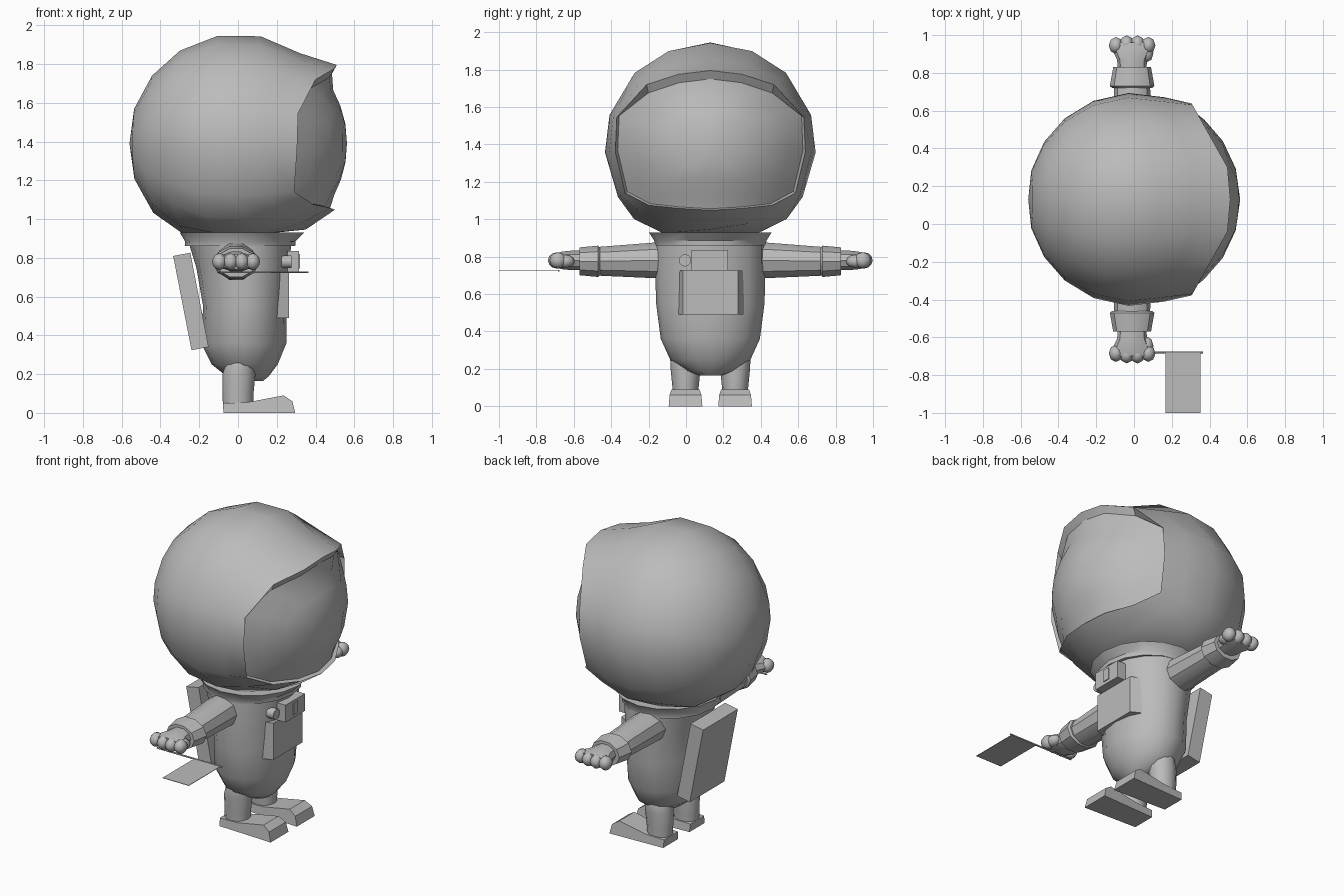
import bpy, bmesh, math
from mathutils import Vector, Matrix

if "Cube" in bpy.data.objects:
    bpy.data.objects.remove(bpy.data.objects["Cube"])

GREY = bpy.data.materials.new("suit grey")
GREY.diffuse_color = (0.5, 0.5, 0.5, 1)
GREY.use_nodes = True
GREY.node_tree.nodes["Principled BSDF"].inputs["Base Color"].default_value = GREY.diffuse_color
CY = 0.13  # side-to-side centre of the figure, which looks along +x


def finish(name, bm, smooth=35, recalc=True):
    if recalc:
        bmesh.ops.recalc_face_normals(bm, faces=bm.faces)
    mesh = bpy.data.meshes.new(name)
    bm.to_mesh(mesh)
    bm.free()
    mesh.materials.append(GREY)
    ob = bpy.data.objects.new(name, mesh)
    bpy.context.collection.objects.link(ob)
    if smooth:
        bpy.ops.object.select_all(action='DESELECT')
        ob.select_set(True)
        bpy.context.view_layer.objects.active = ob
        bpy.ops.object.shade_smooth_by_angle(angle=math.radians(smooth))
    return ob


def loft(name, rings, cap=True, smooth=35, recalc=True):
    """Skin a row of point rings; a ring of one point makes a tip."""
    bm = bmesh.new()
    rows = [[bm.verts.new(p) for p in r] for r in rings]
    for a, b in zip(rows, rows[1:]):
        n = max(len(a), len(b))
        for i in range(n):
            j = (i + 1) % n
            if len(a) == 1:
                bm.faces.new((a[0], b[j], b[i]))
            elif len(b) == 1:
                bm.faces.new((a[i], a[j], b[0]))
            else:
                bm.faces.new((a[i], a[j], b[j], b[i]))
    if cap:
        for r in (rows[0], rows[-1]):
            if len(r) > 2:
                bm.faces.new(r)
    return finish(name, bm, smooth, recalc)


def box(name, centre, size, tilt=0.0):
    bm = bmesh.new()
    m = (Matrix.Translation(centre) @ Matrix.Rotation(tilt, 4, 'Y')
         @ Matrix.Diagonal((*size, 1)))
    bmesh.ops.create_cube(bm, size=1, matrix=m)
    return finish(name, bm, 0)


def ball(name, centre, radii):
    bm = bmesh.new()
    m = Matrix.Translation(centre) @ Matrix.Diagonal((*radii, 1))
    bmesh.ops.create_uvsphere(bm, u_segments=8, v_segments=6, radius=1, matrix=m)
    return finish(name, bm, 60)


def rod(name, centre, radius, length, sides):
    bm = bmesh.new()
    m = Matrix.Translation(centre) @ Matrix.Rotation(math.pi / 2, 4, 'Y')
    bmesh.ops.create_cone(bm, cap_ends=True, segments=sides, radius1=radius,
                          radius2=radius, depth=length, matrix=m)
    return finish(name, bm)


def ring_z(z, cx, rx, ry, cy=CY, n=16):
    return [(cx + rx * math.cos(2 * math.pi * i / n),
             cy + ry * math.sin(2 * math.pi * i / n), z) for i in range(n)]


def ring_y(y, cz, rx, rz, n=10):
    return [(-0.01 + rx * math.cos(2 * math.pi * i / n), y,
             cz + rz * math.sin(2 * math.pi * i / n)) for i in range(n)]


# Helmet shell: swept from the back of the head to a flared visor opening
HEAD = Vector((0, CY, 1.39))
half = [(0.51, 0, 1.795), (0.495, 0.17, 1.775), (0.40, 0.34, 1.72),
        (0.31, 0.50, 1.545), (0.305, 0.508, 1.36), (0.29, 0.455, 1.14),
        (0.39, 0.33, 1.075), (0.475, 0.17, 1.058), (0.50, 0, 1.048)]
edge = [Vector((x, CY - y, z)) for x, y, z in half]
edge += [Vector((x, CY + y, z)) for x, y, z in half[-2:0:-1]]


def on_sphere(p, t, radius, front):
    """Point part-way along the arc from the back or front pole to p."""
    d = p - HEAD
    pole = Vector((1 if front else -1, 0, 0))
    side = Vector((0, d.y, d.z)).normalized()
    a = pole.angle(d) * t
    q = HEAD + radius * (pole * math.cos(a) + side * math.sin(a))
    q.z = max(q.z, 0.925)
    return q


inner = [Vector((p.x - 0.025, CY + (p.y - CY) * 0.975,
                 p.z - 0.045 if p.z > 1.7 else p.z + 0.008)) for p in edge]
shell = [[HEAD + Vector((-0.56, 0, 0))]]
shell += [[on_sphere(p, t, 0.565, False) for p in edge]
          for t in (0.13, 0.27, 0.41, 0.56, 0.72, 0.88)]
loft("helmet", shell + [edge, inner], cap=False, recalc=False)

# Visor glass: bulges out from the inner lip
glass = [inner] + [[on_sphere(p, t, 0.563, True) for p in inner]
                   for t in (0.8, 0.55, 0.28)]
loft("visor", glass + [[HEAD + Vector((0.562, 0, 0))]], cap=False, recalc=False)

# Neck collar and torso
loft("collar", [ring_z(0.86, 0.01, 0.285, 0.297), ring_z(0.885, 0.012, 0.285, 0.3),
                ring_z(0.93, 0.02, 0.32, 0.328)])
loft("torso", [ring_z(*r) for r in (
    (0.165, 0.08, 0.05, 0.06), (0.19, 0.05, 0.11, 0.13), (0.25, 0.035, 0.17, 0.215),
    (0.36, 0.03, 0.22, 0.265), (0.55, 0.035, 0.215, 0.29), (0.75, 0.025, 0.24, 0.295),
    (0.88, 0.01, 0.265, 0.295))])

# Backpack, leaning outwards at the top
box("backpack", (-0.243, CY, 0.575), (0.09, 0.35, 0.495), math.radians(-11))

# Chest pocket, control box, button and knob
loft("chest_pocket", [
    [(0.20, CY - 0.17, 0.49), (0.20, CY + 0.18, 0.49),
     (0.20, CY + 0.18, 0.725), (0.20, CY - 0.17, 0.725)],
    [(0.262, CY - 0.147, 0.49), (0.262, CY + 0.147, 0.49),
     (0.262, CY + 0.147, 0.725), (0.262, CY - 0.147, 0.725)]], smooth=0)
box("control_box", (0.285, 0.128, 0.78), (0.06, 0.195, 0.11))
box("control_button", (0.316, 0.128, 0.782), (0.008, 0.045, 0.075))
rod("chest_knob", (0.25, -0.005, 0.78), 0.033, 0.05, 12)

boot = [(-0.075, 0, 0.075), (-0.078, 0.05, 0.07), (0.05, 0.055, 0.075),
        (0.235, 0.09, 0.075), (0.28, 0.06, 0.085), (0.295, 0, 0.09)]
for s, side in ((-1, "right"), (1, "left")):
    # Arm, cuff, palm, fingers and thumb
    def along(*rows):
        return [ring_y(CY + s * d, cz, rx, rz) for d, cz, rx, rz in rows]
    loft(side + "_arm", along((0.20, 0.78, 0.105, 0.10), (0.30, 0.78, 0.105, 0.10),
                              (0.61, 0.775, 0.095, 0.08)))
    loft(side + "_cuff", along((0.59, 0.775, 0.105, 0.078), (0.60, 0.775, 0.118, 0.088),
                               (0.70, 0.775, 0.10, 0.078)))
    loft(side + "_palm", along((0.69, 0.78, 0.075, 0.055), (0.74, 0.78, 0.08, 0.055),
                               (0.79, 0.78, 0.105, 0.05), (0.83, 0.78, 0.10, 0.04)))
    for i in range(4):
        u = i - 1.5
        ball(f"{side}_finger_{i + 1}",
             (-0.01 + 0.057 * u, CY + s * (0.827 - 0.008 * abs(u)), 0.78),
             (0.038, 0.045, 0.043))
    ball(side + "_thumb", (0.065, CY + s * 0.775, 0.775), (0.038, 0.05, 0.035))

    # Leg
    cy = CY + s * 0.1325
    loft(side + "_leg", [ring_z(z, cx, rx, ry, cy, 12) for z, cx, rx, ry in (
        (0.04, 0, 0.078, 0.068), (0.10, 0, 0.08, 0.07),
        (0.20, 0.005, 0.085, 0.08), (0.25, 0.01, 0.075, 0.082), (0.30, 0.02, 0.06, 0.07))])
    # Boot: wedge profile, wider at the sole and toe
    loft(side + "_boot", [[(x, cy + k * w, z) for x, z, w in boot] for k in (-1, 1)],
         smooth=25)

# Hand flag held flat
rod("flag_pole", (0.135, -0.68, 0.725), 0.005, 0.46, 6)
box("flag", (0.26, -0.84, 0.725), (0.185, 0.32, 0.003))
